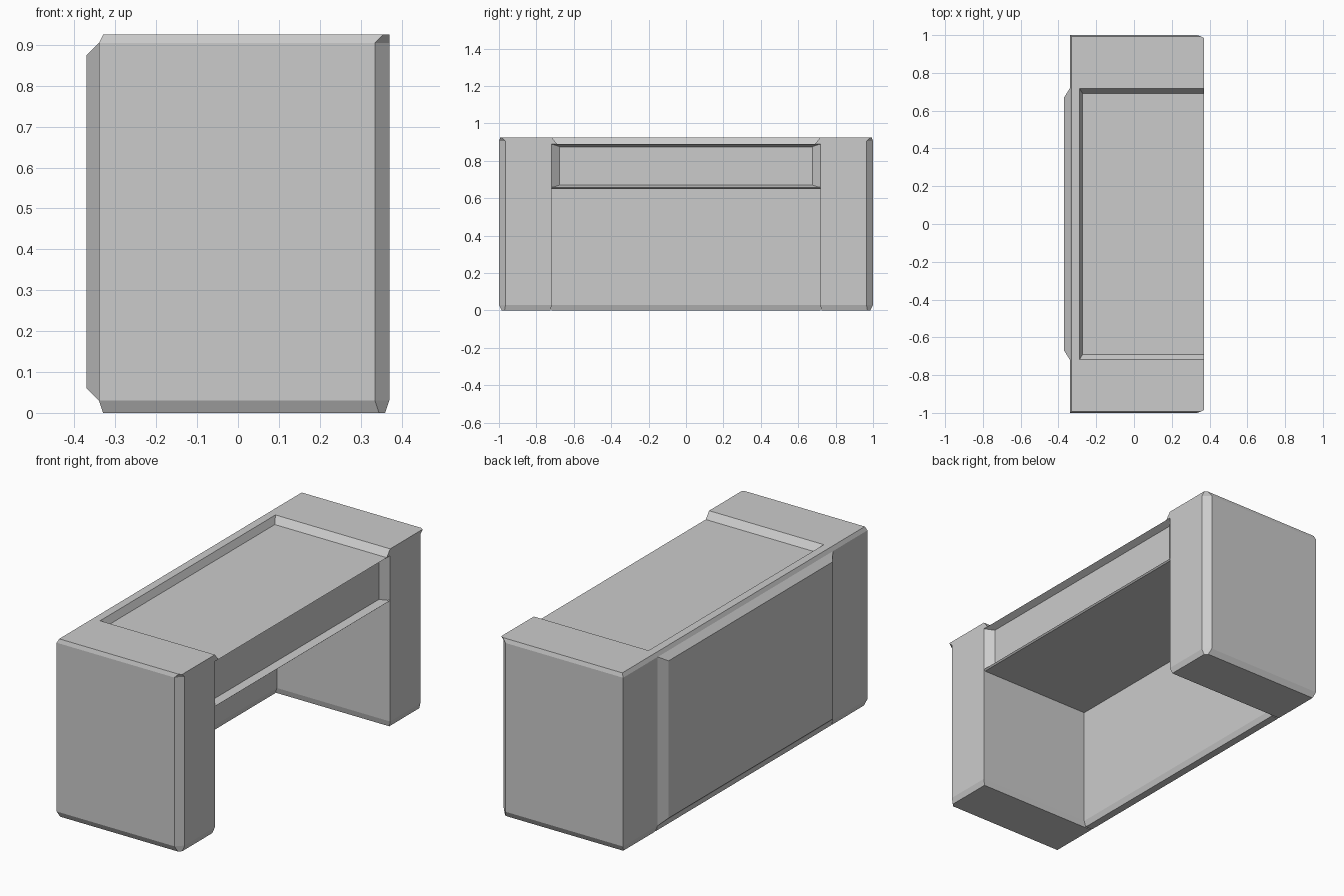
import bpy, bmesh

if "Cube" in bpy.data.objects:
    bpy.data.objects.remove(bpy.data.objects["Cube"])


def loft(name, rings):
    """Skin a stack of equal-length point rings and cap both ends."""
    bm = bmesh.new()
    loops = [[bm.verts.new(p) for p in ring] for ring in rings]
    n = len(loops[0])
    for a, b in zip(loops, loops[1:]):
        for i in range(n):
            j = (i + 1) % n
            bm.faces.new((a[i], a[j], b[j], b[i]))
    bm.faces.new(loops[0][::-1])
    bm.faces.new(loops[-1])
    bmesh.ops.recalc_face_normals(bm, faces=bm.faces)
    me = bpy.data.meshes.new(name)
    bm.to_mesh(me)
    bm.free()
    ob = bpy.data.objects.new(name, me)
    bpy.context.collection.objects.link(ob)
    return ob


def along_y(name, profile, half):
    return loft(name, [[(x, y, z) for x, z in profile] for y in (-half, half)])


def mirrored(ob):
    """Mirror across the desk's centre (y = 0)."""
    m = ob.modifiers.new("mirror", 'MIRROR')
    m.use_axis = (False, True, False)
    m.use_clip = False
    return ob


# Side pedestals with chamfered front outer corners and flared top corner
foot = [(-.33, .725), (-.33, .985), (.345, .985), (.36, .97), (.36, .725)]
body = [(-.34, .718), (-.34, 1), (.335, 1), (.37, .965), (.37, .718)]
crown = [(-.33, .718), (-.33, .993), (.355, .993), (.37, .985), (.37, .718)]
mirrored(loft("pedestal", [[(x, y, z) for x, y in sec] for sec, z in
                           ((foot, 0), (body, .03), (body, .905), (crown, .925))]))

# Back wall with bevelled edges and the raised rim behind the desktop
along_y("back_wall", [(-.33, 0), (-.29, 0), (-.28, .03), (-.28, .89), (-.288, .925),
                      (-.33, .925), (-.34, .905), (-.34, .03)], .718)

# Raised panel on the back
loft("back_panel", [[(x, -y, z0), (x, y, z0), (x, y, z1), (x, -y, z1)]
                    for x, y, z0, z1 in ((-.34, .718, .03, .905), (-.37, .67, .06, .875))])

# Desktop and drawer block with a recessed front face
along_y("desktop", [(-.28, .89), (.37, .89), (.335, .875), (.335, .67),
                    (.37, .657), (.362, .65), (-.28, .65)], .718)

# Angled cheeks either side of the recessed drawer front
cheek = [(.37, .718), (.335, .675), (.335, .718)]
mirrored(loft("drawer_cheek", [[(x, y, z) for x, y in cheek] for z in (.66, .887)]))

# Sloped borders around the sunken desktop
slope = [(.718, .925), (.69, .89), (.718, .89)]
mirrored(loft("side_border", [[(x, y, z) for y, z in slope] for x in (-.285, .37)]))
along_y("rear_border", [(-.288, .925), (-.272, .89), (-.288, .89)], .718)
